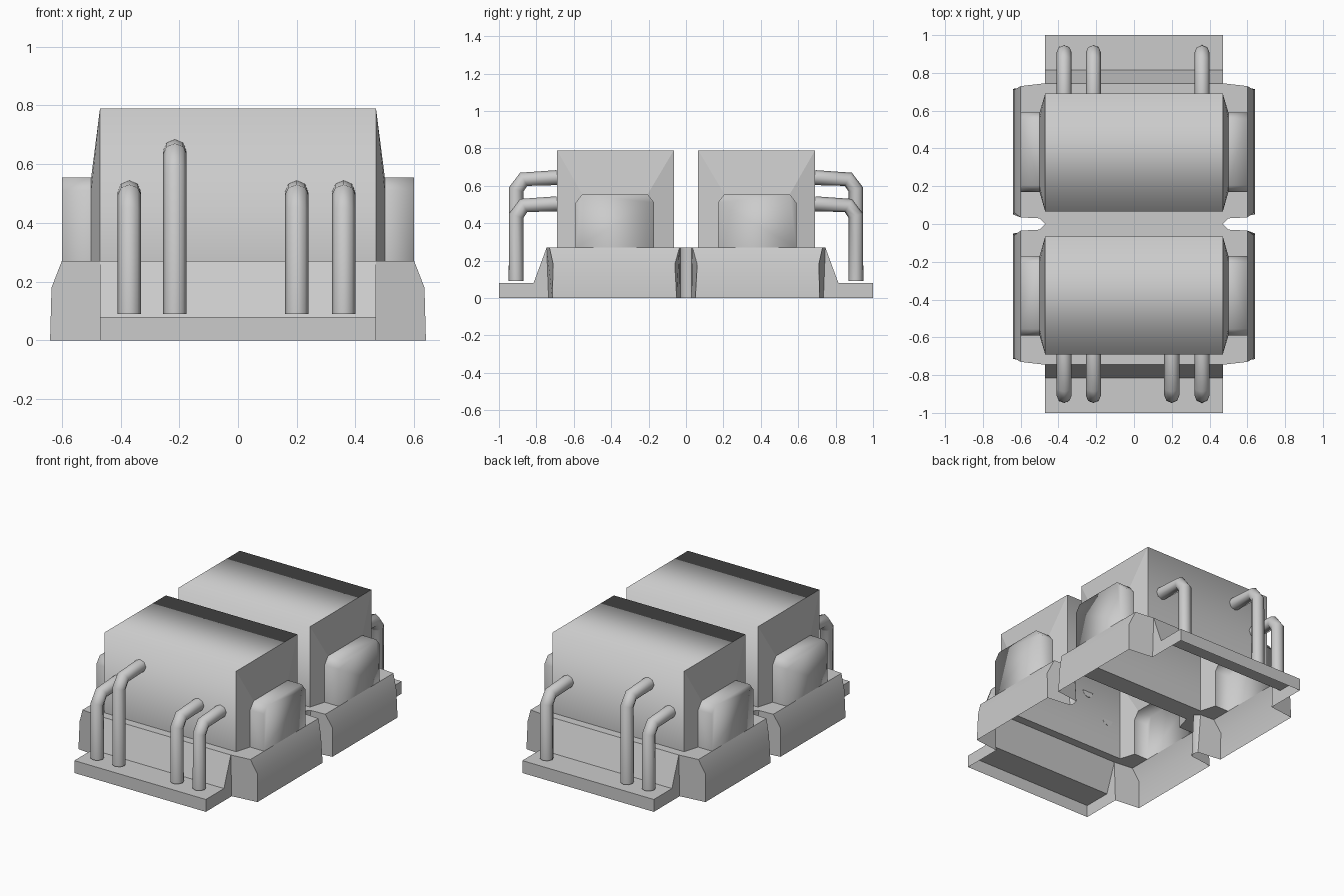
import bpy, bmesh, math

cube = bpy.data.objects.get("Cube")
if cube:
    bpy.data.objects.remove(cube)

GREY = (0.6, 0.6, 0.6, 1)
metal = bpy.data.materials.new("light grey")
metal.use_nodes = True
metal.diffuse_color = GREY
metal.node_tree.nodes["Principled BSDF"].inputs["Base Color"].default_value = GREY

DECK, SHOULDER, LIP = 0.27, 0.18, 0.08
HALF = 0.47                               # half length of a housing
NEAR, FAR, TOP = 0.065, 0.69, 0.79        # housing extent in y and z


def finish(name, bm, up_face, angle):
    """Turn a quarter mesh into an object mirrored in x and y."""
    bmesh.ops.remove_doubles(bm, verts=bm.verts, dist=0.0005)
    bmesh.ops.recalc_face_normals(bm, faces=bm.faces)
    up_face.normal_update()
    if up_face.normal.z < 0:
        bmesh.ops.reverse_faces(bm, faces=bm.faces)
    mesh = bpy.data.meshes.new(name)
    bm.to_mesh(mesh)
    bm.free()
    obj = bpy.data.objects.new(name, mesh)
    bpy.context.collection.objects.link(obj)
    mesh.materials.append(metal)
    bpy.ops.object.select_all(action="DESELECT")
    obj.select_set(True)
    bpy.context.view_layer.objects.active = obj
    if angle:
        bpy.ops.object.shade_smooth_by_angle(angle=math.radians(angle))
    mirror = obj.modifiers.new("mirror", "MIRROR")
    mirror.use_axis = (True, True, False)
    mirror.use_clip = True
    return obj


def polygon(bm, points):
    return bm.faces.new([bm.verts.new(p) for p in points])


def strip(bm, ring_a, ring_b):
    """Quads between two open rows of points."""
    return [polygon(bm, (ring_a[i], ring_a[i + 1], ring_b[i + 1], ring_b[i]))
            for i in range(len(ring_a) - 1)]


# Base: open skirt with a notch in the middle of each side and a low end ledge
bm = bmesh.new()
notch, inner = (HALF, 0, DECK), (0.5, 0.03, DECK)
near, far = (0.6, 0.035, DECK), (0.6, 0.73, DECK)
join = (HALF, 0.745, DECK)
near_mid, far_mid = (0.635, 0.06, SHOULDER), (0.635, 0.71, SHOULDER)
foot = [(HALF, 0, 0), (0.48, 0.03, 0), (0.64, 0.05, 0), (0.64, 0.715, 0), (HALF, 0.735, 0)]

strip(bm, [notch, inner], foot[:2])
polygon(bm, (inner, near, near_mid, foot[2], foot[1]))
strip(bm, [near, far], [near_mid, far_mid])
strip(bm, [near_mid, far_mid], foot[2:4])
polygon(bm, (far, join, foot[4], foot[3], far_mid))

# Ledge profile swept across the end, closed by a side wall
ledge = [(FAR, DECK), (0.745, DECK), (0.815, LIP), (1, LIP), (1, 0)]
outer = [(HALF, y, z) for y, z in ledge]
deck_face = strip(bm, outer, [(0, y, z) for y, z in ledge])[0]
polygon(bm, outer[1:] + [foot[4]])

# Deck around the housing openings
pad_near, pad_far = 0.17, 0.59
polygon(bm, ((0, 0, DECK), notch, inner, (HALF, NEAR, DECK), (0, NEAR, DECK)))
polygon(bm, (inner, near, (0.6, pad_near, DECK), (0.5, pad_near, DECK), (HALF, NEAR, DECK)))
polygon(bm, ((0.5, pad_far, DECK), (0.6, pad_far, DECK), far, join, (HALF, FAR, DECK)))
finish("base", bm, deck_face, 20)

# Housings: open-bottomed sleeves with a bulged end wall and a side pad
bm = bmesh.new()
arch = [(NEAR, DECK), (NEAR, TOP), (FAR, TOP), (FAR, DECK)]
pad = [(pad_near, DECK), (pad_near, 0.51), (0.205, 0.555),
       (0.555, 0.555), (pad_far, 0.51), (pad_far, DECK)]
rim = [(HALF, y, z) for y, z in arch]
seat = [(0.5, y, z) for y, z in pad]
cap = [(0.6, y, z) for y, z in pad]
top_face = strip(bm, [(0, y, z) for y, z in arch], rim)[1]
polygon(bm, (rim[0], rim[1], seat[2], seat[1], seat[0]))
polygon(bm, (rim[1], rim[2], seat[3], seat[2]))
polygon(bm, (rim[2], rim[3], seat[5], seat[4], seat[3]))
strip(bm, seat, cap)
polygon(bm, cap)
bmesh.ops.remove_doubles(bm, verts=bm.verts, dist=0.0005)
for face in bm.faces:
    face.smooth = True
for edge in bm.edges:
    xs = [v.co.x for v in edge.verts]
    on_wall = min(xs) > HALF - 0.01 and max(xs) < 0.51
    edge.smooth = not on_wall
finish("housings", bm, top_face, 0)


# Bent pipes standing over the end ledges
def pipe(name, x, side, top):
    path = [(0.908, 0.09), (0.908, top - 0.1), (0.868, top - 0.045), (FAR, top - 0.036)]
    curve = bpy.data.curves.new(name, "CURVE")
    curve.dimensions = "3D"
    curve.bevel_depth = 0.04
    curve.bevel_resolution = 2
    curve.use_fill_caps = True
    spline = curve.splines.new("POLY")
    spline.points.add(len(path) - 1)
    for point, (y, z) in zip(spline.points, path):
        point.co = (x, side * y, z, 1)
    spline.use_smooth = True
    curve.materials.append(metal)
    bpy.context.collection.objects.link(bpy.data.objects.new(name, curve))


LOW, HIGH = 0.54, 0.68
for end, side in (("front", -1), ("back", 1)):
    pipe(end + "_pipe_outer_right", -0.37, side, LOW)
    pipe(end + "_pipe_tall", -0.215, side, HIGH)
    pipe(end + "_pipe_outer_left", 0.36, side, LOW)
pipe("front_pipe_inner_left", 0.2, -1, LOW)
